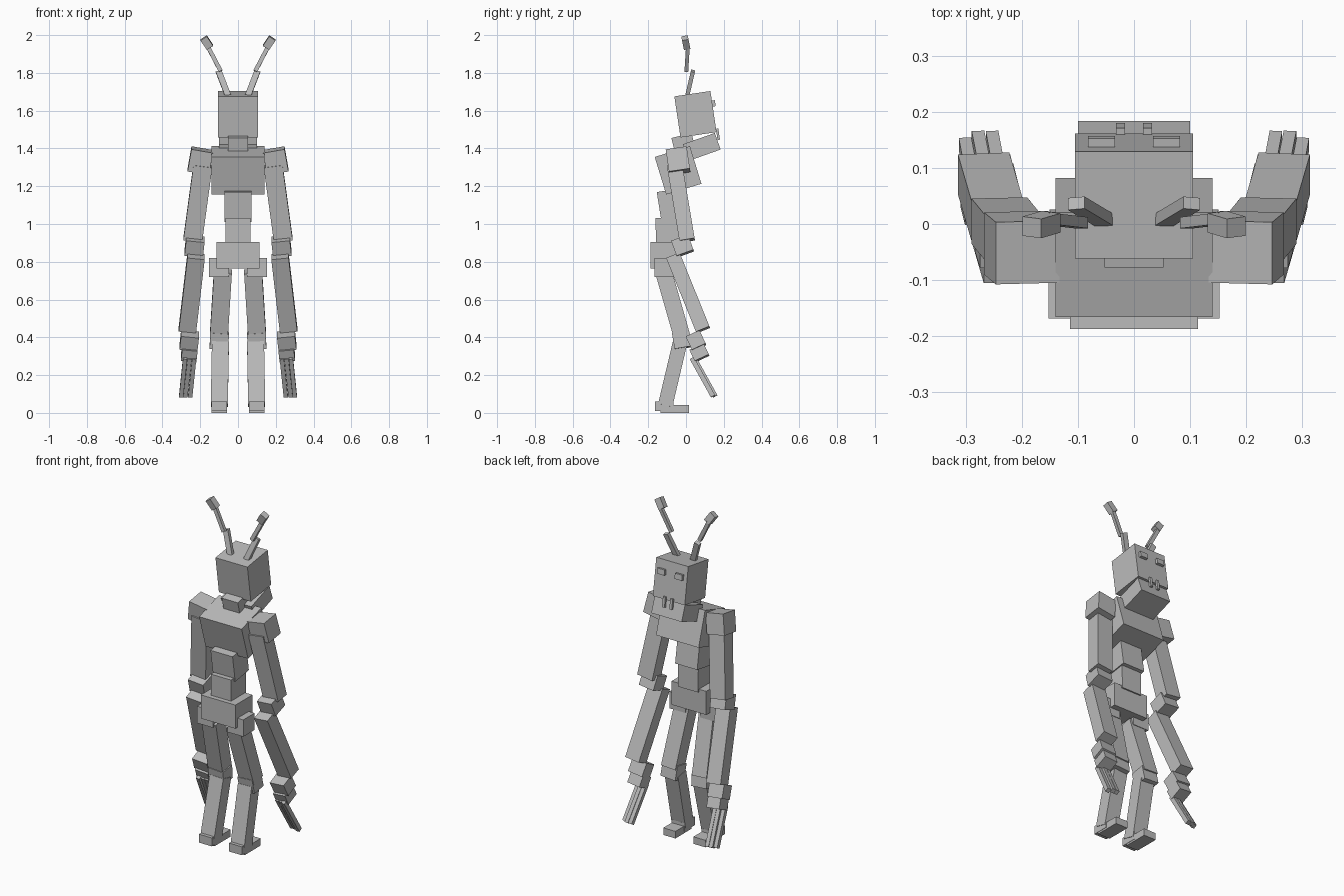
import bpy
import math
from mathutils import Vector, Matrix

if "Cube" in bpy.data.objects:
    bpy.data.objects.remove(bpy.data.objects["Cube"])

gray = bpy.data.materials.new("plain_gray")
gray.diffuse_color = (0.5, 0.5, 0.5, 1)
gray.use_nodes = True
gray.node_tree.nodes["Principled BSDF"].inputs["Base Color"].default_value = gray.diffuse_color


def make(name, matrix, size):
    bpy.ops.mesh.primitive_cube_add(size=1)
    ob = bpy.context.object
    ob.name = name
    ob.data.transform(matrix @ Matrix.Diagonal((*size, 1)))
    ob.data.materials.append(gray)
    return ob


def box(name, center, size, rx=0, ry=0):
    """Box tilted about x (degrees), then rolled about y."""
    rot = Matrix.Rotation(math.radians(rx), 4, 'X') @ Matrix.Rotation(math.radians(ry), 4, 'Y')
    return make(name, Matrix.Translation(center) @ rot, size)


def limb(name, top, bottom, width, depth):
    """Box running between two points, its width kept close to world x."""
    a, b = Vector(top), Vector(bottom)
    z = (a - b).normalized()
    y = z.cross(Vector((1, 0, 0))).normalized()
    x = y.cross(z)
    rot = Matrix((x, y, z)).transposed().to_4x4()
    return make(name, Matrix.Translation((a + b) / 2) @ rot, (width, depth, (a - b).length))


# Head, jaw and neck
box("head", (0, .05, 1.581), (.21, .193, .22), 8.5)
box("jaw", (0, .083, 1.408), (.20, .18, .093), 19.5)
box("neck", (0, -.012, 1.42), (.106, .11, .10), 14)

# Torso
box("chest", (0, -.042, 1.284), (.28, .195, .208), 17)
box("upper_abdomen", (0, -.078, 1.10), (.145, .13, .16), 9)
box("lower_abdomen", (0, -.09, .96), (.132, .14, .145), 1)
box("pelvis", (0, -.107, .835), (.228, .16, .14))

for s, side in ((1, "right"), (-1, "left")):
    def b(name, c, size, rx=0, ry=0):
        box(f"{name}_{side}", (c[0] * s, c[1], c[2]), size, rx, ry * s)

    def l(name, p, q, w, d):
        limb(f"{name}_{side}", (p[0] * s, *p[1:]), (q[0] * s, *q[1:]), w, d)

    # Face details
    b("eye", (.058, .144, 1.638), (.048, .022, .032), 8.5)
    b("fang", (.024, .169, 1.475), (.016, .013, .06), 8.5)

    # Antenna
    l("antenna_base", (.103, .037, 1.81), (.053, .007, 1.68), .032, .022)
    l("antenna_stalk", (.160, .010, 1.94), (.092, .002, 1.81), .022, .02)
    l("antenna_tip", (.182, -.006, 1.985), (.148, .004, 1.935), .04, .035)

    # Arm
    b("shoulder", (.20, -.042, 1.335), (.115, .112, .12), 8.5, -10)
    l("upper_arm", (.186, -.06, 1.31), (.24, .006, .913), .10, .082)
    b("elbow", (.23, -.018, .883), (.098, .095, .085), 20, -6)
    l("forearm", (.222, -.068, .83), (.268, .09, .44), .092, .077)
    b("wrist", (.258, .053, .382), (.095, .08, .078), 25, -6)
    b("palm", (.258, .071, .318), (.082, .083, .065), 25, -6)
    for i, (x0, x1, y) in enumerate(((.232, .253, .155), (.256, .278, .155), (.28, .301, .143))):
        l(f"finger_{i + 1}", (x0, y - .112, .29), (x1, y, .088), .0225, .025)

    # Leg
    b("hip", (.10, -.115, .77), (.105, .106, .10))
    l("thigh", (.08, -.12, .75), (.102, -.02, .40), .095, .088)
    b("knee", (.099, -.024, .385), (.098, .087, .085), 10, -4)
    l("shin", (.093, -.032, .37), (.099, -.11, .04), .09, .077)
    b("heel", (.099, -.115, .036), (.084, .10, .05))
    b("toe", (.099, -.06, .021), (.08, .15, .042))
